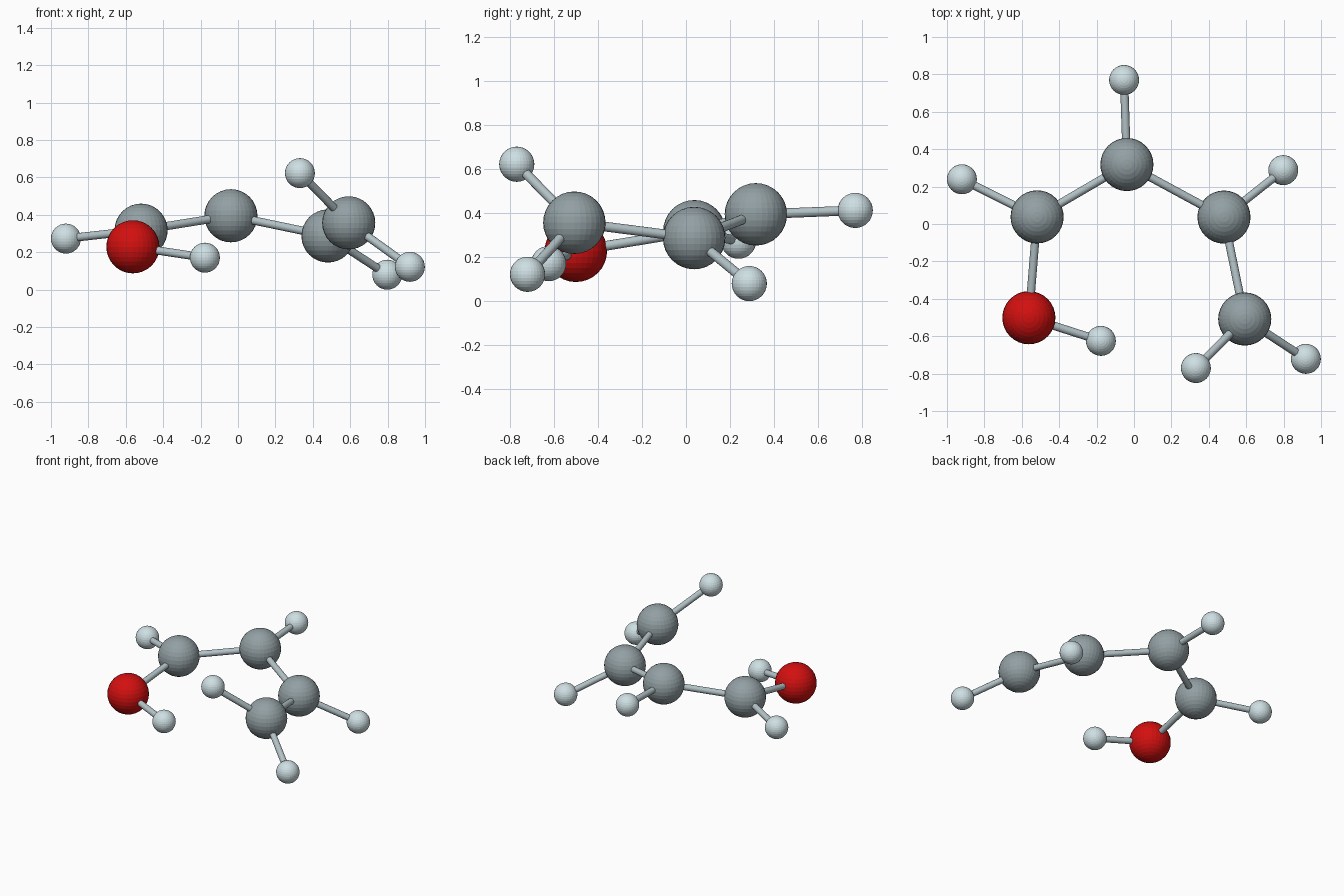
import bpy
from mathutils import Vector

if "Cube" in bpy.data.objects:
    bpy.data.objects.remove(bpy.data.objects["Cube"])


def material(name, rgb):
    m = bpy.data.materials.new(name)
    m.diffuse_color = (*rgb, 1)
    m.use_nodes = True
    m.node_tree.nodes["Principled BSDF"].inputs["Base Color"].default_value = m.diffuse_color
    return m


# radius and colour per kind of ball
KINDS = {
    "carbon": (0.142, material("grey", (0.29, 0.35, 0.37))),
    "oxygen": (0.142, material("red", (0.65, 0.005, 0.005))),
    "hydrogen": (0.08, material("pale", (0.62, 0.74, 0.77))),
}
BOND_RADIUS = 0.022
BOND_MAT = material("bond_grey", (0.45, 0.54, 0.57))

# ball centres
ATOMS = {
    "carbon_left": (-0.518, 0.038, 0.318),
    "carbon_middle": (-0.038, 0.318, 0.395),
    "carbon_right": (0.481, 0.037, 0.287),
    "carbon_end": (0.592, -0.508, 0.357),
    "oxygen": (-0.562, -0.501, 0.229),
    "hydrogen_left": (-0.920, 0.239, 0.273),
    "hydrogen_middle": (-0.053, 0.770, 0.413),
    "hydrogen_right": (0.798, 0.288, 0.080),
    "hydrogen_end_upper": (0.331, -0.770, 0.623),
    "hydrogen_end_lower": (0.919, -0.721, 0.122),
    "hydrogen_oxygen": (-0.177, -0.625, 0.171),
}

BONDS = [
    ("carbon_left", "carbon_middle"),
    ("carbon_middle", "carbon_right"),
    ("carbon_right", "carbon_end"),
    ("carbon_left", "oxygen"),
    ("carbon_left", "hydrogen_left"),
    ("carbon_middle", "hydrogen_middle"),
    ("carbon_right", "hydrogen_right"),
    ("carbon_end", "hydrogen_end_upper"),
    ("carbon_end", "hydrogen_end_lower"),
    ("oxygen", "hydrogen_oxygen"),
]

# faceted balls
for name, pos in ATOMS.items():
    radius, mat = KINDS[name.split("_")[0]]
    bpy.ops.mesh.primitive_uv_sphere_add(segments=32, ring_count=16,
                                         radius=radius, location=pos)
    ball = bpy.context.object
    ball.name = name + "_ball"
    ball.data.materials.append(mat)

# connecting rods, running centre to centre
for a, b in BONDS:
    start, end = Vector(ATOMS[a]), Vector(ATOMS[b])
    axis = end - start
    bpy.ops.mesh.primitive_cylinder_add(
        vertices=16, radius=BOND_RADIUS, depth=axis.length,
        location=(start + end) / 2,
        rotation=axis.to_track_quat('Z', 'Y').to_euler())
    rod = bpy.context.object
    rod.name = f"rod_{a}_to_{b}"
    rod.data.materials.append(BOND_MAT)
    bpy.ops.object.shade_smooth_by_angle()
